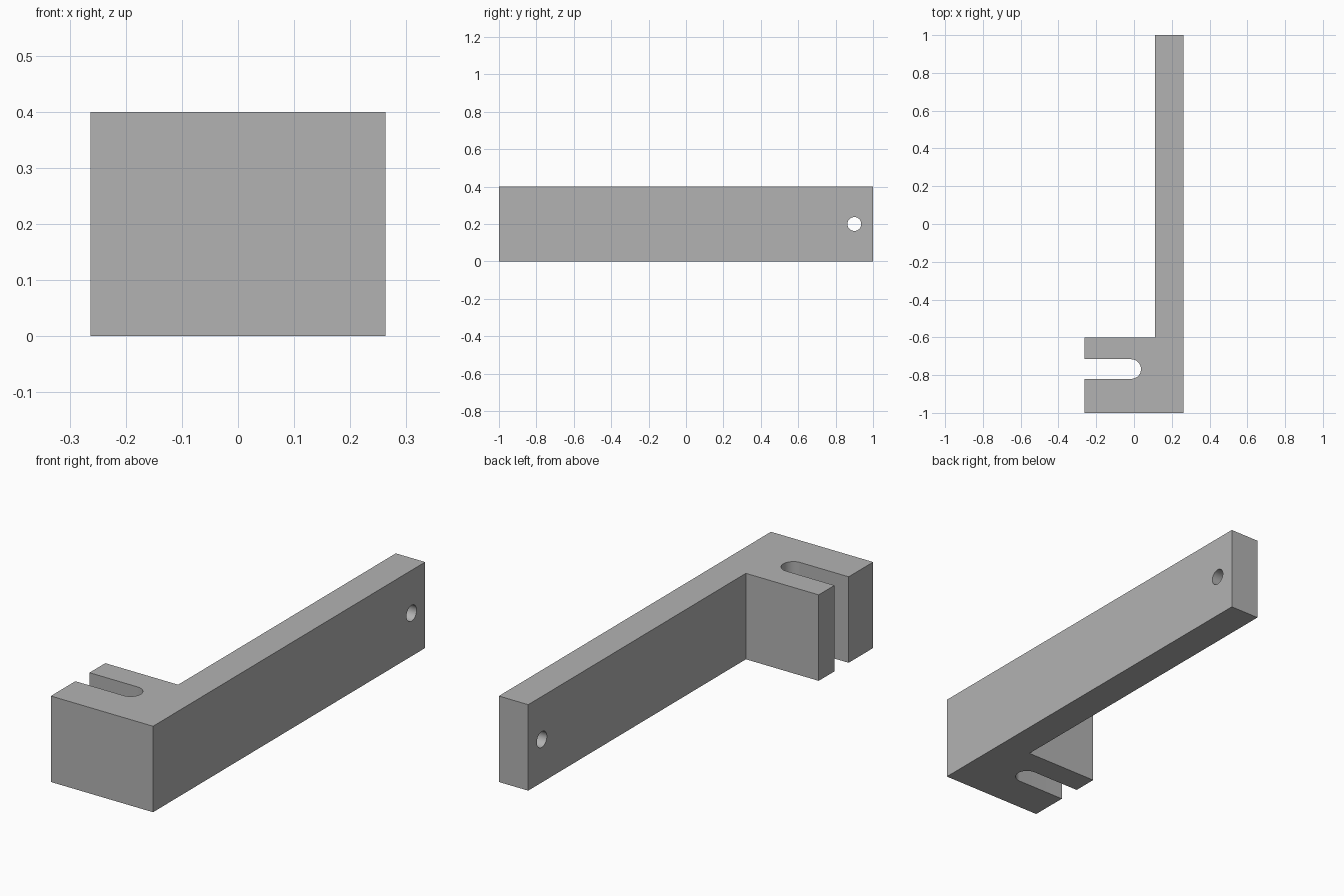
import bpy
import bmesh
import math
from mathutils import Matrix, Vector

cube = bpy.data.objects.get("Cube")
if cube:
    bpy.data.objects.remove(cube, do_unlink=True)

HALF_X, HEIGHT = 0.263, 0.4
ARM_X, STEP_Y = 0.112, -0.6
SLOT_Y, SLOT_R, SLOT_TIP = -0.768, 0.052, 0.037
HOLE_Y, HOLE_R = 0.9, 0.037

grey = bpy.data.materials.new("plain grey")
grey.use_nodes = True
colour = (0.45, 0.45, 0.45, 1)
grey.diffuse_color = colour
grey.node_tree.nodes["Principled BSDF"].inputs["Base Color"].default_value = colour


def make_object(name, bm):
    bmesh.ops.recalc_face_normals(bm, faces=bm.faces)
    mesh = bpy.data.meshes.new(name)
    bm.to_mesh(mesh)
    bm.free()
    obj = bpy.data.objects.new(name, mesh)
    bpy.context.collection.objects.link(obj)
    mesh.materials.append(grey)
    return obj


# L-shaped outline with the round-ended slot open to the side
slot_end = SLOT_TIP - SLOT_R
steps = 24
arc = []
for i in range(steps + 1):
    a = -math.pi / 2 + math.pi * i / steps
    arc.append((slot_end + SLOT_R * math.cos(a), SLOT_Y + SLOT_R * math.sin(a)))
outline = [(-HALF_X, -1), (HALF_X, -1), (HALF_X, 1), (ARM_X, 1),
           (ARM_X, STEP_Y), (-HALF_X, STEP_Y), (-HALF_X, SLOT_Y + SLOT_R)]
outline += arc[::-1] + [(-HALF_X, SLOT_Y - SLOT_R)]

# Bracket body, extruded to full height
bm = bmesh.new()
base = bm.faces.new([bm.verts.new((x, y, 0)) for x, y in outline])
top = bmesh.ops.extrude_face_region(bm, geom=[base], use_keep_orig=True)
top_verts = [g for g in top["geom"] if isinstance(g, bmesh.types.BMVert)]
bmesh.ops.translate(bm, verts=top_verts, vec=(0, 0, HEIGHT))
bracket = make_object("bracket", bm)

# Cross hole through the end of the arm
bm = bmesh.new()
centre = Vector(((ARM_X + HALF_X) / 2, HOLE_Y, HEIGHT / 2))
bmesh.ops.create_cone(bm, cap_ends=True, segments=48, radius1=HOLE_R,
                      radius2=HOLE_R, depth=0.3,
                      matrix=Matrix.Translation(centre) @ Matrix.Rotation(math.pi / 2, 4, "Y"))
cutter = make_object("hole_cutter", bm)

hole = bracket.modifiers.new("arm hole", "BOOLEAN")
hole.operation = "DIFFERENCE"
hole.solver = "EXACT"
hole.object = cutter

bpy.ops.object.select_all(action="DESELECT")
bracket.select_set(True)
bpy.context.view_layer.objects.active = bracket
bpy.ops.object.modifier_apply(modifier=hole.name)
bpy.data.objects.remove(cutter, do_unlink=True)
bpy.ops.object.shade_smooth_by_angle(angle=math.radians(30))
